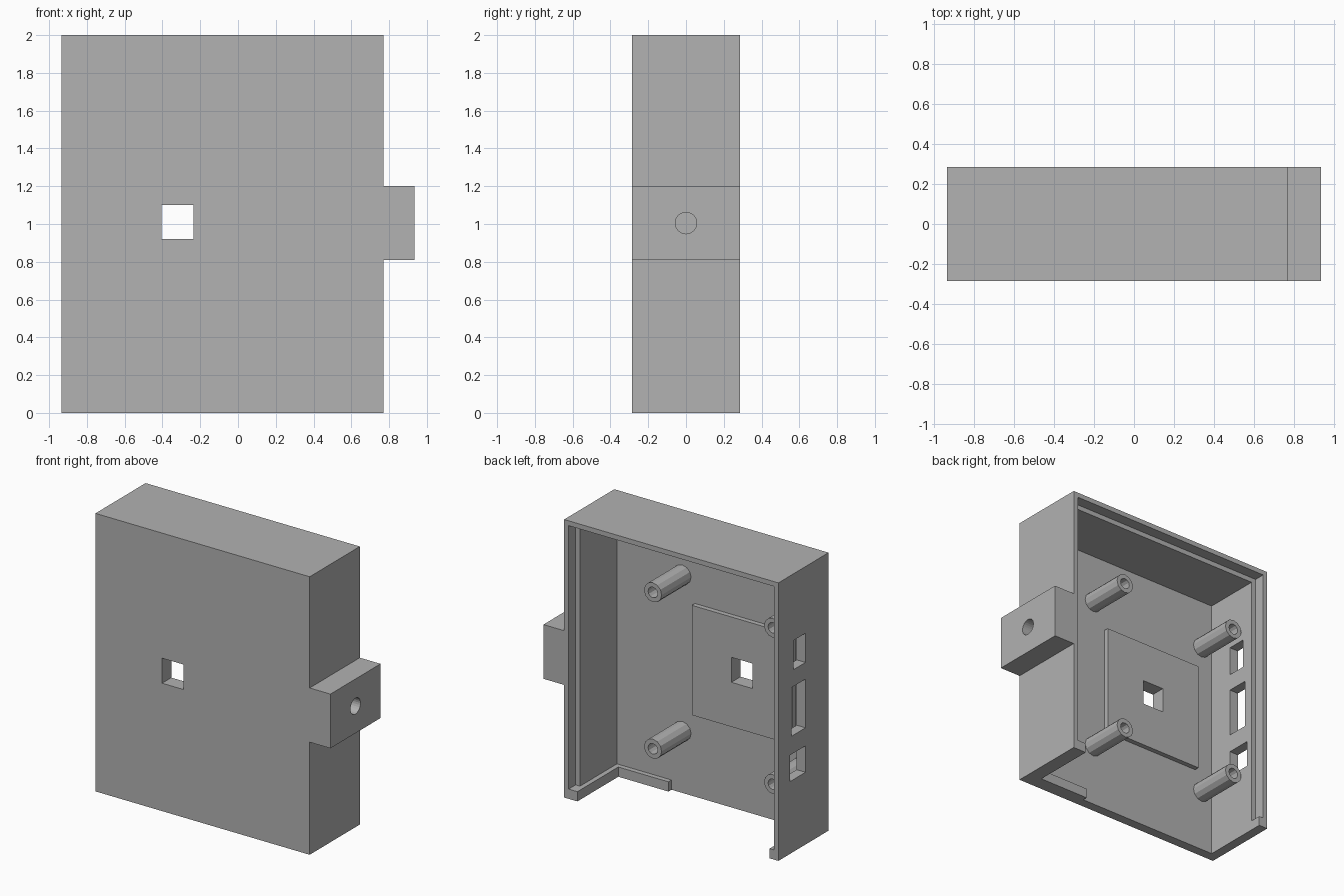
import bpy
import bmesh
from math import radians
from mathutils import Matrix, Vector

cube = bpy.data.objects.get("Cube")
if cube:
    bpy.data.objects.remove(cube, do_unlink=True)

grey = bpy.data.materials.new("case_grey")
grey.use_nodes = True
grey.diffuse_color = (0.445, 0.445, 0.445, 1)
grey.node_tree.nodes["Principled BSDF"].inputs["Base Color"].default_value = grey.diffuse_color


def finish(name, bm):
    mesh = bpy.data.meshes.new(name)
    bm.to_mesh(mesh)
    bm.free()
    mesh.materials.append(grey)
    obj = bpy.data.objects.new(name, mesh)
    bpy.context.scene.collection.objects.link(obj)
    return obj


def box(name, xs, ys, zs):
    """Box spanning a low and a high value on each axis."""
    low, high = (Vector(c) for c in zip(xs, ys, zs))
    bm = bmesh.new()
    bmesh.ops.create_cube(bm, size=1)
    for v in bm.verts:
        v.co = (low + high) / 2 + v.co * (high - low)
    return finish(name, bm)


def cylinder(name, radius, length, centre, axis, sides):
    bm = bmesh.new()
    turn = Matrix.Rotation(radians(90), 4, axis)
    bmesh.ops.create_cone(bm, cap_ends=True, segments=sides, radius1=radius, radius2=radius,
                          depth=length, matrix=Matrix.Translation(centre) @ turn)
    return finish(name, bm)


def cut(target, cutters):
    """Subtract each cutter, then bake the result into the target."""
    for cutter in cutters:
        mod = target.modifiers.new("cut", "BOOLEAN")
        mod.operation = "DIFFERENCE"
        mod.solver = "EXACT"
        mod.object = cutter
    bpy.context.view_layer.update()
    graph = bpy.context.evaluated_depsgraph_get()
    baked = bpy.data.meshes.new_from_object(target.evaluated_get(graph))
    target.modifiers.clear()
    target.data = baked
    for cutter in cutters:
        bpy.data.objects.remove(cutter, do_unlink=True)


# Main dimensions
LEFT, RIGHT, FRONT, BACK, TOP = 0.77, -0.935, -0.285, 0.285, 2.0
STEP = 0.035
WALL = 2 * STEP
FLOOR = FRONT + WALL
PAST = 0.5

# Tray-shaped shell, open at the back
shell = box("case_shell", (RIGHT, LEFT), (FRONT, BACK), (0, TOP))
inner = (RIGHT + WALL, LEFT - WALL)
cutters = [
    box("cavity", inner, (FLOOR, PAST), (WALL, TOP - WALL)),
    box("lid_step", (RIGHT + STEP, LEFT - STEP), (BACK - 0.08, PAST), (WALL, TOP - STEP)),
    box("bottom_opening", (inner[0], LEFT - 3 * STEP), (FLOOR + STEP, PAST), (-PAST, PAST / 2)),
    box("bottom_notch", (inner[0], 0.266), (FLOOR, PAST), (-PAST, PAST / 2)),
    box("front_window", (-0.405, -0.235), (-PAST, 0), (0.92, 1.1)),
]
# Connector ports in the right wall
for back, low, high in ((0.114, 1.31, 1.52), (0.135, 0.84, 1.19), (0.155, 0.52, 0.71)):
    cutters.append(box("port", (-1, -0.8), (-0.023, back), (low, high)))
cut(shell, cutters)

# Raised pad around the window
pad = box("window_pad", (-0.72, 0.08), (FLOOR, FLOOR + STEP), (0.6, 1.39))
cut(pad, [box("pad_window", (-0.405, -0.235), (-PAST, 0), (0.92, 1.1))])

# Hollow mounting posts
TIP = 0.12
for side, x in (("left", 0.18), ("right", -0.775)):
    for level, z in (("lower", 0.445), ("upper", 1.57)):
        middle = (x, (FLOOR + TIP) / 2, z)
        post = cylinder(f"{level}_{side}_post", 0.07, TIP - FLOOR, middle, "X", 12)
        cut(post, [cylinder("bore", 0.038, 1, middle, "X", 12)])

# Side lug with a drilled hole
lug = box("side_lug", (LEFT, 0.935), (FRONT, BACK), (0.81, 1.2))
cut(lug, [cylinder("lug_hole", 0.057, 1, (LEFT + 0.1, 0, 1.005), "Y", 24)])
